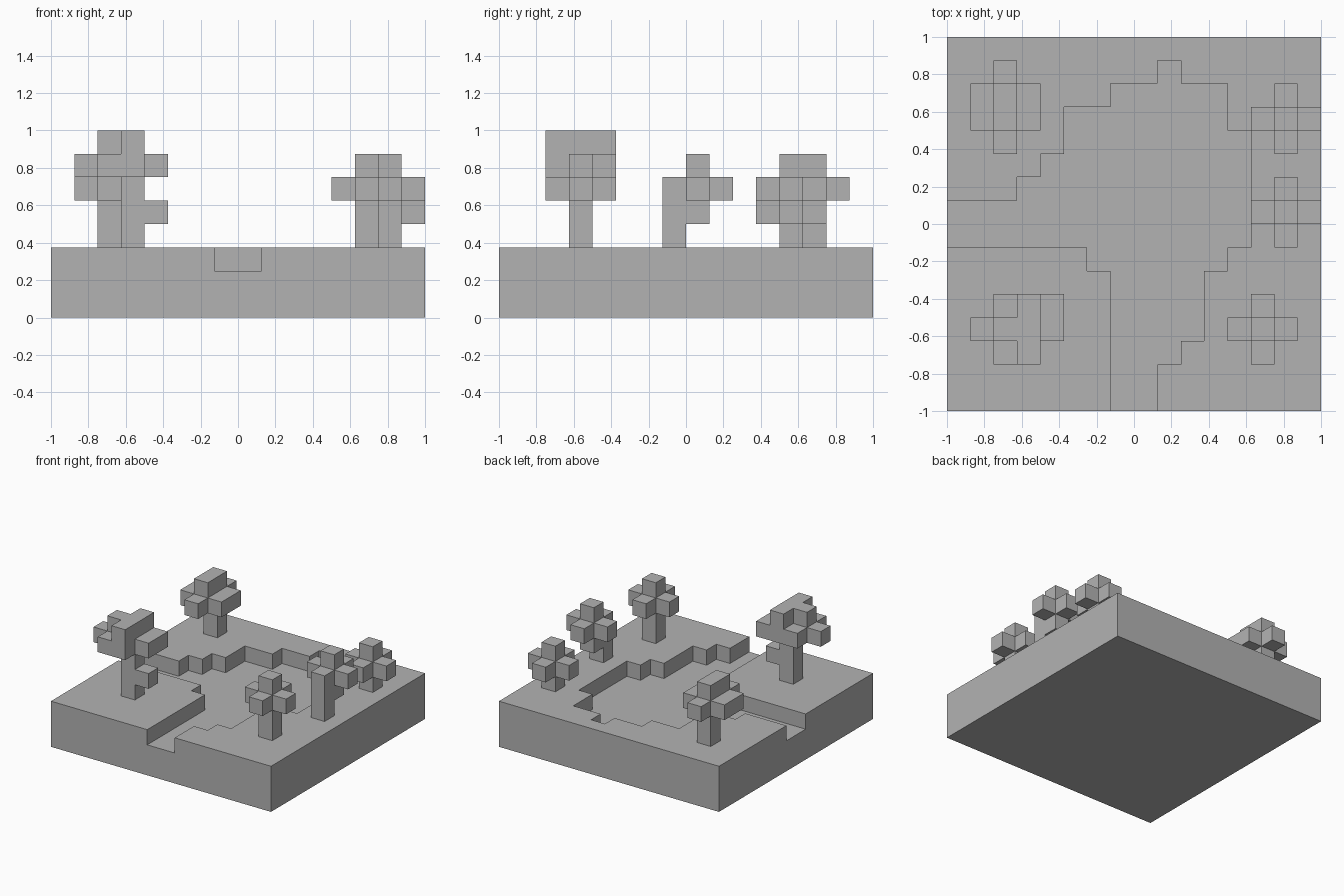
import bpy
import bmesh
from mathutils import Vector

UNIT = 0.125   # edge length of one block
GRID = 16      # blocks along each side of the ground
GROUND = 3     # ground height in blocks

default_cube = bpy.data.objects.get("Cube")
if default_cube:
    bpy.data.objects.remove(default_cube, do_unlink=True)

stone = bpy.data.materials.new("plain_grey")
stone.use_nodes = True
grey = (0.45, 0.45, 0.45, 1)
stone.diffuse_color = grey
stone.node_tree.nodes["Principled BSDF"].inputs["Base Color"].default_value = grey


def block(x, y, z, size=(1, 1, 1)):
    """Set of grid cells filling a box."""
    return {(x + i, y + j, z + k)
            for i in range(size[0]) for j in range(size[1]) for k in range(size[2])}


def cross(x, y, z):
    """Flat plus shape of leaves around one cell."""
    return block(x - 1, y, z, (3, 1, 1)) | block(x, y - 1, z, (1, 3, 1))


def build(name, cells):
    """Turn cells into one clean blocky skin with only the outer faces."""
    bm = bmesh.new()
    origin = Vector((-GRID / 2, -GRID / 2, 0))
    for cell in cells:
        for axis in range(3):
            for sign in (-1, 1):
                normal = Vector((0, 0, 0))
                normal[axis] = sign
                if tuple(int(c + n) for c, n in zip(cell, normal)) in cells:
                    continue
                u = Vector((0, 0, 0))
                u[(axis + 1) % 3] = 0.5
                v = normal.cross(u)
                mid = Vector(cell) + Vector((0.5, 0.5, 0.5)) + normal / 2 + origin
                ring = (mid - u - v, mid + u - v, mid + u + v, mid - u + v)
                bm.faces.new([bm.verts.new(p * UNIT) for p in ring])
    bmesh.ops.remove_doubles(bm, verts=bm.verts[:], dist=UNIT / 100)
    bmesh.ops.dissolve_limit(bm, angle_limit=0.01, verts=bm.verts[:], edges=bm.edges[:])
    mesh = bpy.data.meshes.new(name)
    bm.to_mesh(mesh)
    bm.free()
    mesh.materials.append(stone)
    obj = bpy.data.objects.new(name, mesh)
    bpy.context.collection.objects.link(obj)


# Ground slab with a sunken pond and two outlets: (columns, near edge, far edge)
pond_runs = [(3, 7, 9), (1, 7, 10), (1, 7, 11), (1, 7, 13), (1, 6, 13), (2, 0, 14),
             (1, 2, 15), (1, 3, 14), (1, 6, 14), (1, 7, 12)]
ground = block(0, 0, 0, (GRID, GRID, GROUND))
column = 0
for width, near, far in pond_runs:
    ground -= block(column, near, GROUND - 1, (width, far - near, 1))
    column += width
build("ground_with_pond", ground)

# Front right tree: straight trunk and a plus-shaped crown
build("tree_front_right",
      block(13, 3, GROUND, (1, 1, 4)) | cross(13, 3, 5))

# Back right tree: the same shape, one block shorter
build("tree_back_right",
      block(14, 12, GROUND, (1, 1, 3)) | cross(14, 12, 4))

# Middle right tree: crown shifted off its trunk
build("tree_middle_right",
      block(14, 7, GROUND, (1, 1, 3)) | block(14, 8, 4, (1, 1, 3)) | cross(14, 8, 5))

# Back left tree: crown stretched to two blocks deep
build("tree_back_left",
      block(2, 13, GROUND, (1, 1, 2)) | cross(2, 12, 5) | cross(2, 13, 5)
      | block(2, 12, 6, (1, 2, 1)))

# Front left tree: trunk with a side branch and a wide irregular crown
build("tree_front_left",
      block(3, 3, GROUND, (1, 1, 3)) | block(4, 3, 4)
      | block(2, 2, 6, (2, 3, 1)) | block(1, 3, 6) | block(4, 3, 6, (1, 2, 1))
      | block(3, 2, 7, (1, 3, 1)) | block(2, 3, 7))
